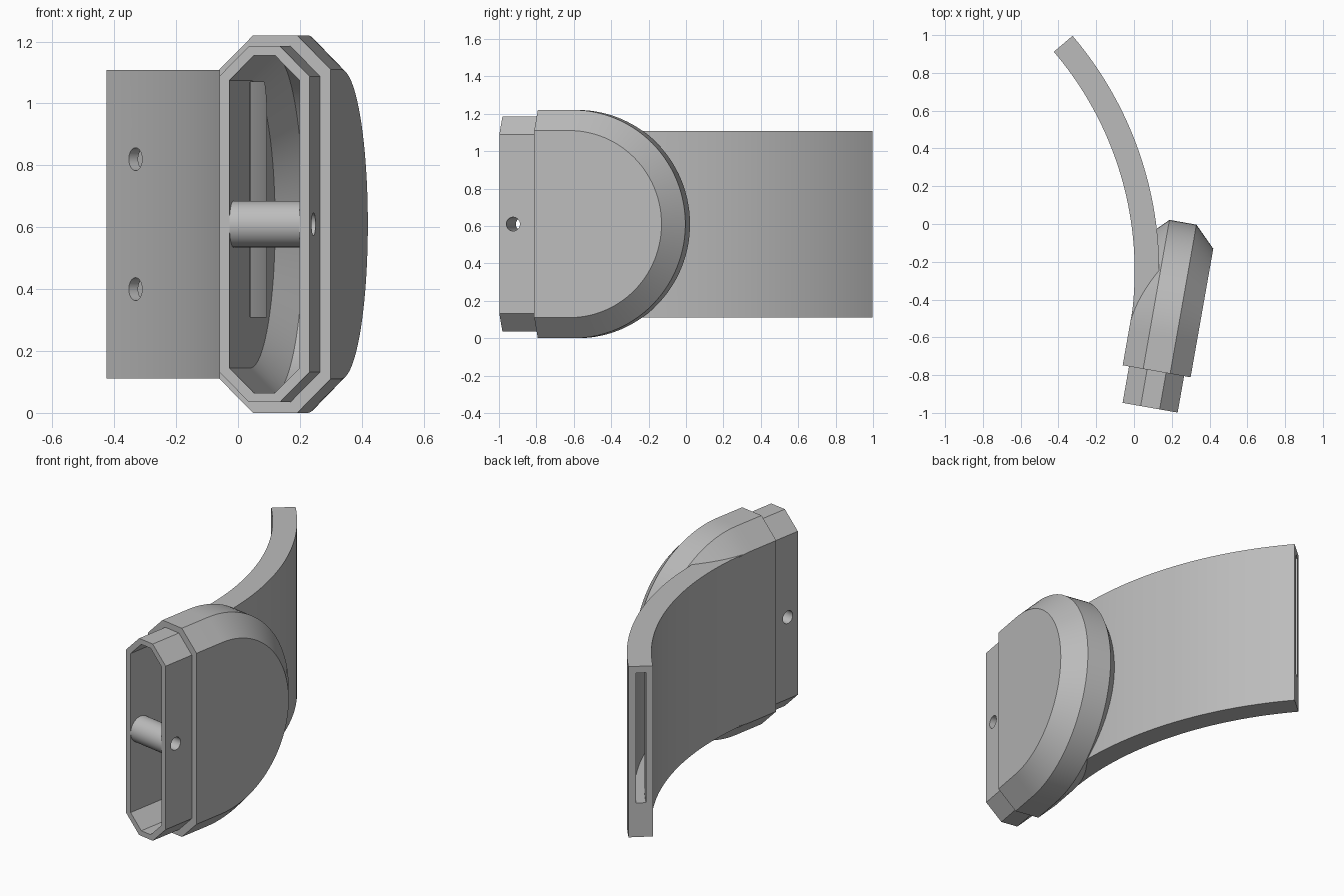
import bpy, bmesh
from math import sin, cos, pi, radians
from mathutils import Matrix, Vector

cube = bpy.data.objects.get("Cube")
if cube:
    bpy.data.objects.remove(cube, do_unlink=True)

# Everything is built in the housing's own frame, turned 10 degrees about z
FRAME = Matrix.Translation((0, 0, 0.61)) @ Matrix.Rotation(radians(-10), 4, 'Z')
ROUND_Y = -0.556                 # centre of the rounded back
ARC_X, ARC_R = -1.716, 1.79      # centre and inner radius of the curved arm

gray = bpy.data.materials.new("plain_gray")
gray.use_nodes = True
gray.diffuse_color = (0.5, 0.5, 0.5, 1)
gray.node_tree.nodes["Principled BSDF"].inputs["Base Color"].default_value = (0.5, 0.5, 0.5, 1)


def finish(name, bm):
    bmesh.ops.recalc_face_normals(bm, faces=bm.faces)
    bm.transform(FRAME)
    mesh = bpy.data.meshes.new(name)
    bm.to_mesh(mesh)
    bm.free()
    mesh.materials.append(gray)
    obj = bpy.data.objects.new(name, mesh)
    bpy.context.collection.objects.link(obj)
    return obj


def loft(name, rings):
    """Skin equal-length point rings and cap both ends."""
    bm = bmesh.new()
    rows = [[bm.verts.new(p) for p in ring] for ring in rings]
    n = len(rows[0])
    for a, b in zip(rows, rows[1:]):
        for i in range(n):
            j = (i + 1) % n
            bm.faces.new((a[i], a[j], b[j], b[i]))
    bm.faces.new(rows[0][::-1])
    bm.faces.new(rows[-1])
    return finish(name, bm)


def rounded_shell(name, x0, x1, half_height, chamfer, front, steps=56):
    """D-shaped block with chamfered rims on both flat sides."""
    rings = []
    for x, inset in ((x0, chamfer), (x0 + chamfer, 0), (x1 - chamfer, 0), (x1, chamfer)):
        r = half_height - inset
        ring = [(x, front, -r)]
        for k in range(steps + 1):
            a = -pi / 2 + pi * k / steps
            ring.append((x, ROUND_Y + r * cos(a), r * sin(a)))
        ring.append((x, front, r))
        rings.append(ring)
    return loft(name, rings)


def curved_bar(name, r0, r1, z0, z1, end, steps=40):
    rings = []
    for k in range(steps + 1):
        a = radians(end) * k / steps
        rings.append([(ARC_X + r * cos(a), ROUND_Y + r * sin(a), z)
                      for r, z in ((r0, z0), (r1, z0), (r1, z1), (r0, z1))])
    return loft(name, rings)


def rod(name, start, end, radius):
    start, end = Vector(start), Vector(end)
    axis = end - start
    place = Matrix.Translation((start + end) / 2) @ axis.to_track_quat('Z', 'Y').to_matrix().to_4x4()
    bm = bmesh.new()
    bmesh.ops.create_cone(bm, cap_ends=True, segments=40, radius1=radius, radius2=radius,
                          depth=axis.length, matrix=place)
    return finish(name, bm)


def combine(target, other, operation, keep=False):
    mod = target.modifiers.new("combine", 'BOOLEAN')
    mod.operation, mod.object, mod.solver = operation, other, 'EXACT'
    bpy.context.view_layer.objects.active = target
    bpy.ops.object.modifier_apply(modifier=mod.name)
    if not keep:
        bpy.data.objects.remove(other, do_unlink=True)


# Housing: main body, front lip and curved arm
housing = rounded_shell("housing_with_arm", 0.071, 0.436, 0.61, 0.11, -0.747)
combine(housing, rounded_shell("front_lip", 0.105, 0.401, 0.575, 0.097, -0.943), 'UNION')
combine(housing, curved_bar("arm", ARC_R, ARC_R + 0.13, -0.499, 0.499, 50.45), 'UNION')

# Hollow inside and the channel running through the arm
combine(housing, rounded_shell("cavity", 0.138, 0.368, 0.545, 0.08, -1.0), 'DIFFERENCE')
combine(housing, curved_bar("channel", ARC_R + 0.037, ARC_R + 0.089, -0.3, 0.46, 53), 'DIFFERENCE')

# Two screw holes in the inner wall of the arm
a = radians(45.6)
for z in (-0.21, 0.21):
    ends = [(ARC_X + r * cos(a), ROUND_Y + r * sin(a), z) for r in (ARC_R - 0.05, ARC_R + 0.06)]
    combine(housing, rod("screw_hole", *ends, 0.037), 'DIFFERENCE')

# Cross pin with a bore through pin and lip
PIN_Y = -0.868
pin = rod("cross_pin", (0.136, PIN_Y, 0), (0.37, PIN_Y, 0), 0.075)
bore = rod("bore", (0, PIN_Y, 0), (0.5, PIN_Y, 0), 0.037)
combine(pin, bore, 'DIFFERENCE', keep=True)
combine(housing, bore, 'DIFFERENCE')

for obj in (housing, pin):
    bpy.ops.object.select_all(action='DESELECT')
    obj.select_set(True)
    bpy.context.view_layer.objects.active = obj
    bpy.ops.object.shade_smooth_by_angle(angle=radians(25))
